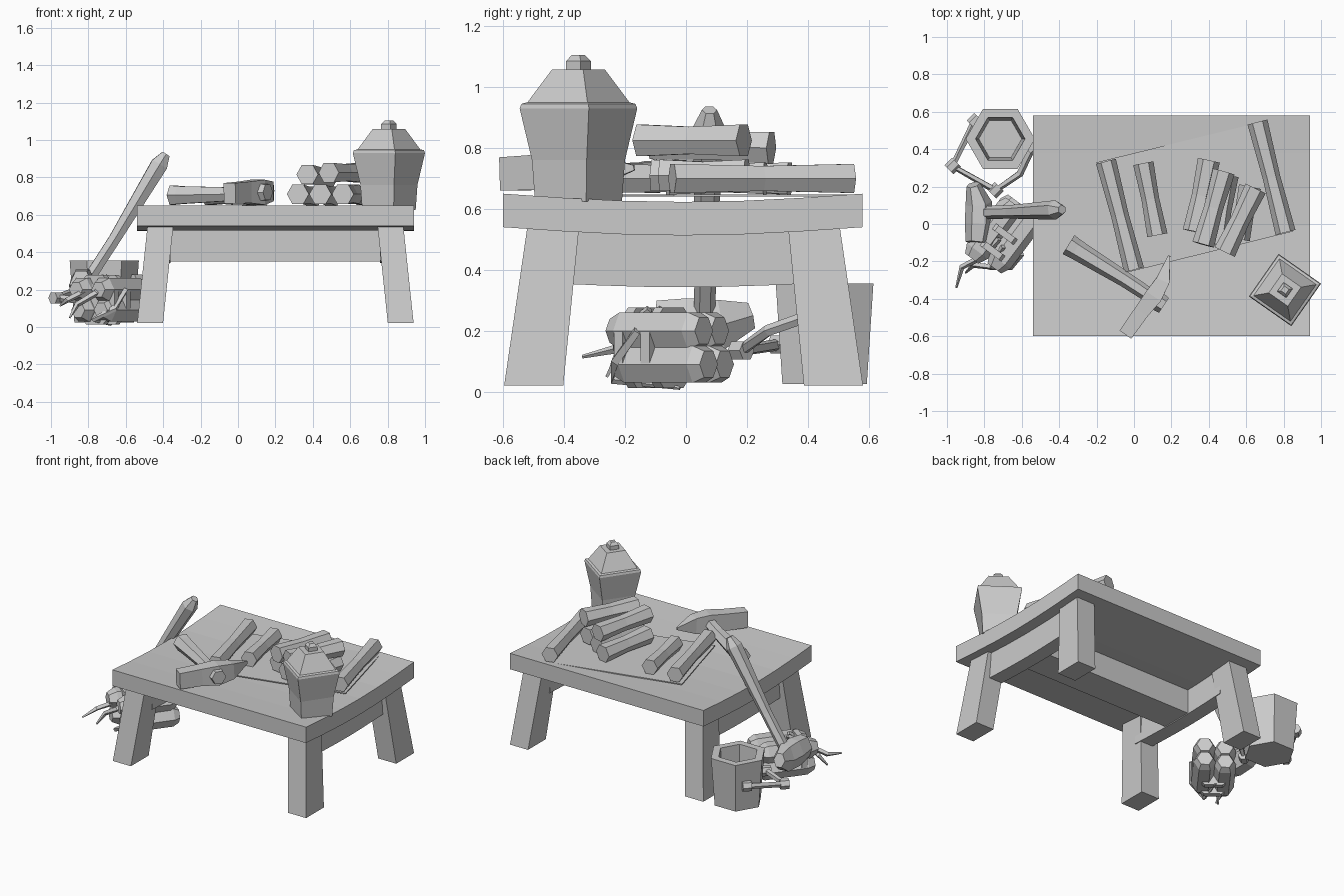
import bpy, bmesh, math
from mathutils import Vector, Matrix

cube = bpy.data.objects.get("Cube")
if cube:
    bpy.data.objects.remove(cube, do_unlink=True)

grey = bpy.data.materials.new("plain grey")
grey.use_nodes = True
grey.diffuse_color = (0.6, 0.6, 0.6, 1)
grey.node_tree.nodes["Principled BSDF"].inputs["Base Color"].default_value = grey.diffuse_color


def finish(name, bm):
    bmesh.ops.recalc_face_normals(bm, faces=bm.faces)
    mesh = bpy.data.meshes.new(name)
    bm.to_mesh(mesh)
    bm.free()
    mesh.materials.append(grey)
    obj = bpy.data.objects.new(name, mesh)
    bpy.context.collection.objects.link(obj)
    return obj


def loft(name, rings, closed=False):
    """Skin a list of equal-length point rings, capping both ends."""
    bm = bmesh.new()
    loops = [[bm.verts.new(p) for p in ring] for ring in rings]
    n = len(loops[0])
    pairs = list(zip(loops, loops[1:]))
    if closed:
        pairs.append((loops[-1], loops[0]))
    for a, b in pairs:
        for i in range(n):
            j = (i + 1) % n
            bm.faces.new((a[i], a[j], b[j], b[i]))
    if not closed:
        bm.faces.new(loops[0])
        bm.faces.new(loops[-1])
    return finish(name, bm)


def tube(name, points, radii, sides=6, turn=0.0, flat=1.0):
    """Sweep a polygon along a path; flat squashes it sideways."""
    pts = [Vector(p) for p in points]
    rings = []
    for i, p in enumerate(pts):
        axis = (pts[min(i + 1, len(pts) - 1)] - pts[max(i - 1, 0)]).normalized()
        side = axis.cross(Vector((0, 0, 1))).normalized()
        up = side.cross(axis)
        angles = [turn + math.tau * k / sides for k in range(sides)]
        rings.append([p + radii[i] * (side * math.cos(a) * flat + up * math.sin(a)) for a in angles])
    return loft(name, rings)


def log(name, a, b, r=0.055):
    a, b = Vector(a), Vector(b)
    return tube(name, [a, a.lerp(b, 0.5), b], [r, r * 0.86, r])


def turned(name, centre, profile, sides, turn, closed=False):
    """Stack regular polygons from (radius, height) pairs."""
    rings = [[(centre[0] + r * math.cos(turn + math.tau * k / sides),
               centre[1] + r * math.sin(turn + math.tau * k / sides), z)
              for k in range(sides)] for r, z in profile]
    return loft(name, rings, closed)


def sagging(name, x0, x1, y0, y1, z0, z1, sag):
    """Board running along y that dips in the middle."""
    rings = []
    for k in range(7):
        t = k / 6
        y = y0 + (y1 - y0) * t
        d = sag * math.sin(math.pi * t)
        rings.append([(x0, y, z0 - d), (x1, y, z0 - d), (x1, y, z1 - d), (x0, y, z1 - d)])
    return loft(name, rings)


def rect(cx, cy, hx, hy, z):
    return [(cx - hx, cy - hy, z), (cx + hx, cy - hy, z), (cx + hx, cy + hy, z), (cx - hx, cy + hy, z)]


# Table: sagging top, two end rails, a centre rail and splayed legs
MID = 0.2
sagging("table_top", -0.54, 0.94, -0.6, 0.58, 0.54, 0.65, 0.027)
for side, word in ((-1, "right"), (1, "left")):
    x = MID + side * 0.61
    sagging(word + "_rail", x - 0.05, x + 0.05, -0.42, 0.4, 0.355, 0.535, 0.012)
    for end, place in ((-1, "front"), (1, "back")):
        loft(f"{place}_{word}_leg", [
            rect(MID + side * 0.67, -0.008 + end * 0.492, 0.069, 0.097, 0.02),
            rect(MID + side * 0.615, -0.008 + end * 0.428, 0.069, 0.085, 0.54)])
loft("centre_rail", [rect(MID, -0.02, 0.57, 0.11, z) for z in (0.35, 0.515)])

# Square lantern with a flared body, a hipped lid and a knob
LAMP = (0.807, -0.353)
turn = math.radians(10)
turned("lantern_body", LAMP, [(0.145, 0.625), (0.155, 0.76), (0.196, 0.93), (0.19, 0.945),
                              (0.17, 0.95), (0.088, 1.058)], 4, turn)
turned("lantern_knob", LAMP, [(0.042, 1.05), (0.042, 1.085), (0.022, 1.105)], 4, turn)

# Thin sheet with a long log on each end
loft("sheet", [[(-0.2, 0.33, z), (-0.04, -0.26, z), (0.85, -0.04, z), (0.7, 0.55, z)] for z in (0.64, 0.647)])
log("left_long_log", (0.66, 0.545, 0.7), (0.81, -0.045, 0.7))
log("right_long_log", (-0.15, 0.335, 0.7), (0.0, -0.245, 0.7))

# Firewood pile and a loose log
log("loose_log", (0.05, 0.325, 0.695), (0.125, -0.06, 0.695))
pile = [((0.32, -0.04, 0.71), (0.4, 0.34, 0.7)), ((0.44, -0.11, 0.71), (0.5, 0.26, 0.7)),
        ((0.56, -0.08, 0.71), (0.62, 0.2, 0.71)), ((0.37, -0.11, 0.815), (0.48, 0.28, 0.8)),
        ((0.485, -0.15, 0.825), (0.65, 0.19, 0.825))]
for i, (a, b) in enumerate(pile):
    log(f"pile_log_{i + 1}", a, b, 0.06)

# Pick lying on the table
tube("pick_handle", [(-0.35, -0.11, 0.705), (-0.31, -0.135, 0.705), (-0.05, -0.295, 0.71), (0.14, -0.42, 0.72)],
     [0.06, 0.055, 0.042, 0.038])
tube("pick_knob", [(0.1, -0.395, 0.72), (0.16, -0.435, 0.72)], [0.055, 0.048])
tube("pick_head", [(-0.045, -0.59, 0.715), (0.04, -0.47, 0.72), (0.105, -0.385, 0.72),
                   (0.155, -0.3, 0.725), (0.188, -0.17, 0.735)],
     [0.077, 0.082, 0.095, 0.075, 0.012], 4, math.pi / 4, 0.7)

# Axe leaning against the table edge
tube("axe_handle", [(-0.835, 0.06, 0.2), (-0.66, 0.065, 0.47), (-0.42, 0.075, 0.87), (-0.385, 0.077, 0.925)],
     [0.035, 0.036, 0.052, 0.025])
tube("axe_head", [(-0.84, -0.1, 0.23), (-0.83, 0.0, 0.22), (-0.83, 0.11, 0.22), (-0.86, 0.21, 0.25)],
     [0.08, 0.1, 0.095, 0.05], 6, 0, 0.75)

# Hollow six-sided bucket with a fallen handle
PAIL = (-0.715, 0.455)
turned("bucket", PAIL, [(0.16, 0.025), (0.185, 0.355), (0.132, 0.355), (0.115, 0.08)], 6, 0)
bail = [(-0.85, 0.55, 0.2), (-0.97, 0.31, 0.155), (-0.74, 0.18, 0.135), (-0.61, 0.27, 0.2), (-0.545, 0.41, 0.25)]
tube("bucket_handle", bail, [0.02] * 5, 5)
for i, (a, b) in enumerate(((0, 0), (1, 1), (2, 2), (4, 4))):
    p = Vector(bail[a])
    tube(f"handle_joint_{i + 1}", [p - Vector((0.02, 0.02, 0)), p + Vector((0.02, 0.02, 0))], [0.034] * 2)

# Bundle of firewood tied with two bands
axis = Vector((0.6, 0.8, 0))
across = Vector((0.8, -0.6, 0))
heart = Vector((-0.69, -0.055, 0.145))
for i, (s, h, shift) in enumerate(((-1, -1, 0), (1, -1, 0.03), (-1, 1, -0.02), (1, 1, 0.01))):
    c = heart + across * s * 0.064 + Vector((0, 0, h * 0.055)) + axis * shift
    tube(f"bundle_log_{i + 1}", [c - axis * 0.19, c - axis * 0.14, c + axis * 0.14, c + axis * 0.18],
         [0.045, 0.07, 0.07, 0.05])
for i, t in enumerate((-0.11, 0.0)):
    c = heart + axis * t
    tube(f"bundle_band_{i + 1}", [c - axis * 0.018, c + axis * 0.018], [0.143] * 2, 8, math.pi / 8)

# Loose cord ends
cords = [[(-0.72, -0.08, 0.27), (-0.8, -0.17, 0.2), (-0.92, -0.23, 0.14), (-0.95, -0.34, 0.115)],
         [(-0.7, -0.12, 0.27), (-0.76, -0.23, 0.18), (-0.86, -0.22, 0.12), (-0.9, -0.26, 0.05)],
         [(-0.6, -0.16, 0.2), (-0.66, -0.23, 0.1), (-0.77, -0.24, 0.04), (-0.68, -0.02, 0.012)]]
for i, path in enumerate(cords):
    tube(f"cord_{i + 1}", path, [0.015, 0.018, 0.015, 0.006], 4)
